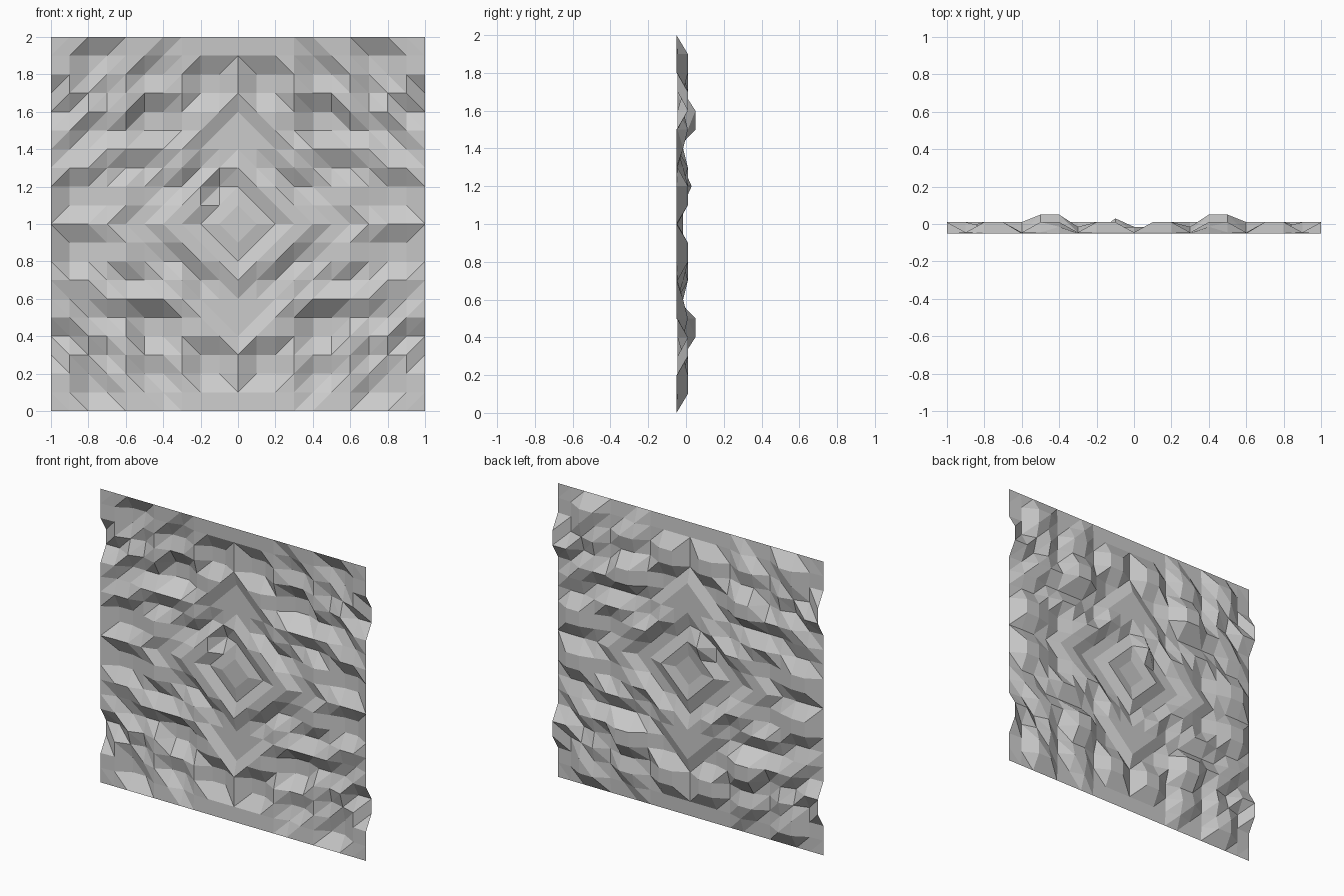
import bpy, bmesh

if "Cube" in bpy.data.objects:
    bpy.data.objects.remove(bpy.data.objects["Cube"])

N = 20
STEP = 0.1
FRONT, MID, BACK, DEEP = -0.045, -0.015, 0.01, 0.05

# Recessed columns for each row of one quarter (row and column count out from the centre)
recess = {
    1: (8, 9), 2: (3, 4, 8, 9), 3: (2, 5, 6),
    5: (6, 7, 8), 6: (9, 10),
    7: (1, 2, 7, 10), 8: (1, 2, 4, 5, 8), 9: (7, 8),
}
# Half-depth columns that soften the steps between the recesses
shallow = {
    0: (2, 5, 6), 1: (1, 4, 5, 7), 2: (0, 5, 7), 3: (1, 4, 7),
    4: (0, 1, 2, 8, 9), 5: (0, 1, 3), 6: (0, 3, 7), 7: (4, 5, 8), 8: (7,), 9: (4,),
}


def depth(i, j):
    a, b = abs(i - 10), abs(j - 10)
    if max(a, b) == 10 and a not in (10,):   # straight top and bottom edges
        return -0.05
    if a in (4, 5) and b in (5, 6):          # four deep pits
        return DEEP
    if (i, j) == (9, 12):                    # odd pit beside the centre
        return 0.03
    if a + b < 2:                            # shallow central diamond
        return -0.03
    if a in recess.get(b, ()):
        return BACK
    return MID if a in shallow.get(b, ()) else (-0.05 if a == 10 else FRONT)


# Faceted relief sheet, triangulated in diamonds around the centre
bm = bmesh.new()
v = [[bm.verts.new((i * STEP - 1, depth(i, j), j * STEP)) for i in range(N + 1)]
     for j in range(N + 1)]
for j in range(N):
    for i in range(N):
        a, b, c, d = v[j][i], v[j][i + 1], v[j + 1][i + 1], v[j + 1][i]
        if (i < 10) == (j >= 10):
            tris = ((a, b, c), (a, c, d))
        else:
            tris = ((a, b, d), (b, c, d))
        for t in tris:
            bm.faces.new(t)

mesh = bpy.data.meshes.new("relief_panel")
bm.to_mesh(mesh)
bm.free()
panel = bpy.data.objects.new("relief_panel", mesh)
bpy.context.collection.objects.link(panel)
